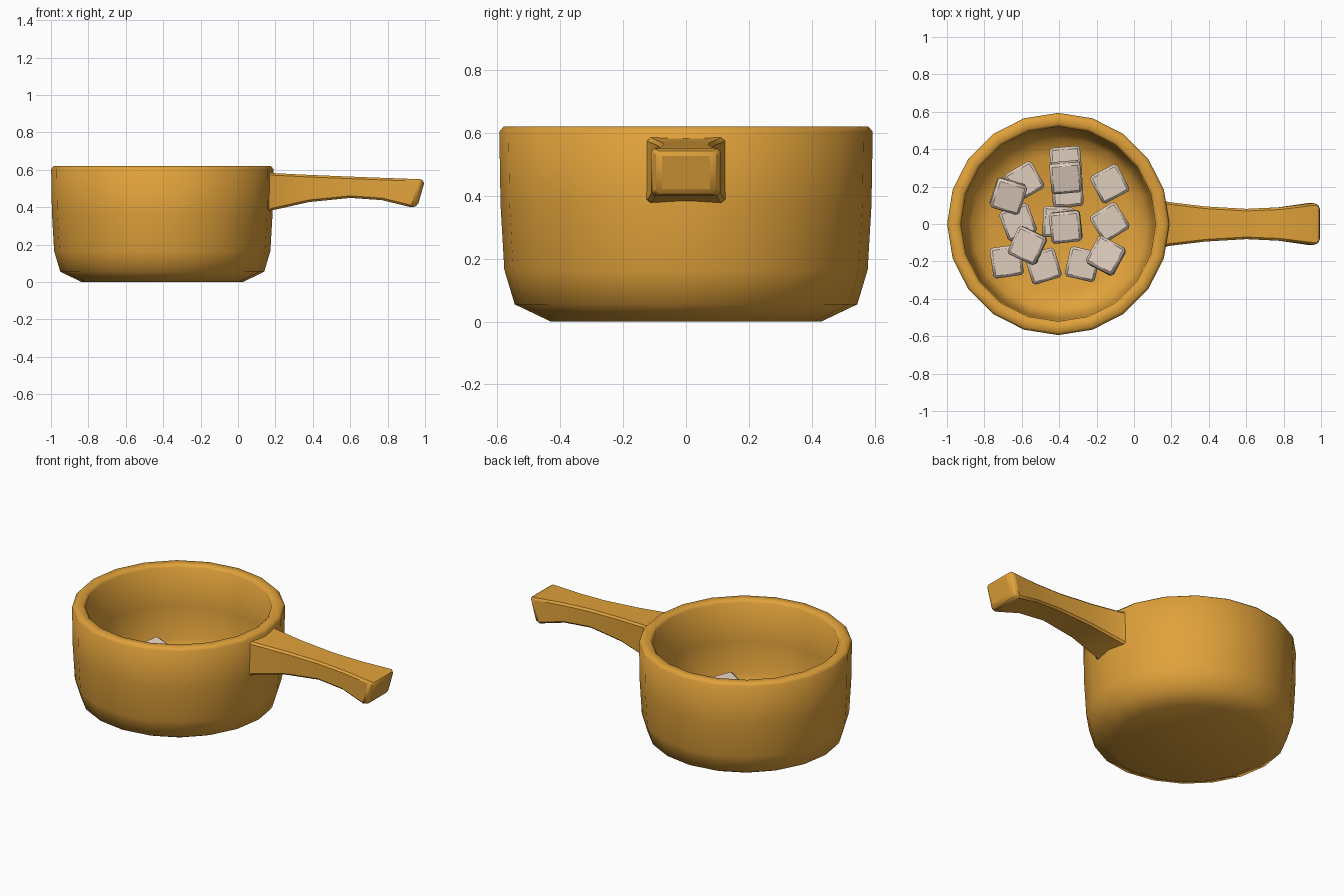
import bpy, bmesh, math
from mathutils import Matrix, Euler, Vector

if "Cube" in bpy.data.objects:
    bpy.data.objects.remove(bpy.data.objects["Cube"])


def material(name, rgb):
    m = bpy.data.materials.new(name)
    m.diffuse_color = (*rgb, 1)
    m.use_nodes = True
    m.node_tree.nodes["Principled BSDF"].inputs["Base Color"].default_value = m.diffuse_color
    return m


ORANGE = material("warm orange enamel", (0.75, 0.36, 0.043))
CREAM = material("pale pinkish cream", (0.74, 0.61, 0.51))


def add_object(name, bm, mat, bevel=0.0, angle=40):
    bmesh.ops.recalc_face_normals(bm, faces=bm.faces)
    mesh = bpy.data.meshes.new(name)
    bm.to_mesh(mesh)
    bm.free()
    mesh.materials.append(mat)
    ob = bpy.data.objects.new(name, mesh)
    bpy.context.collection.objects.link(ob)
    if bevel:
        mod = ob.modifiers.new("soft edges", "BEVEL")
        mod.width = bevel
        mod.segments = 1
        mod.limit_method = "ANGLE"
        mod.angle_limit = math.radians(35)
    bpy.ops.object.select_all(action="DESELECT")
    ob.select_set(True)
    bpy.context.view_layer.objects.active = ob
    bpy.ops.object.shade_smooth_by_angle(angle=math.radians(angle))
    return ob


def skin(bm, rings, caps=True):
    """Join closed rings of points with quads, and close both ends."""
    loops = [[bm.verts.new(p) for p in r] for r in rings]
    n = len(loops[0])
    for a, b in zip(loops, loops[1:]):
        for i in range(n):
            j = (i + 1) % n
            bm.faces.new((a[i], a[j], b[j], b[i]))
    if caps:
        bm.faces.new(loops[0])
        bm.faces.new(loops[-1])


# Pot: lathed outside, rim and inside, 20 sides
CX, SIDES = -0.405, 20
profile = [(0.43, 0), (0.545, 0.055), (0.578, 0.165), (0.59, 0.37), (0.594, 0.605),
           (0.58, 0.62), (0.535, 0.62), (0.52, 0.605), (0.515, 0.37), (0.50, 0.18),
           (0.465, 0.10), (0.37, 0.065)]
bm = bmesh.new()
skin(bm, [[(CX + r * math.cos(2 * math.pi * i / SIDES),
            r * math.sin(2 * math.pi * i / SIDES), z) for i in range(SIDES)]
          for r, z in profile])
add_object("pot", bm, ORANGE, angle=48)

# Handle: rectangular sections (x top, x bottom, half width, z top, z bottom)
stations = [(0.135, 0.135, 0.14, 0.60, 0.365), (0.18, 0.18, 0.118, 0.583, 0.383),
            (0.38, 0.38, 0.094, 0.573, 0.428), (0.60, 0.60, 0.081, 0.564, 0.45),
            (0.78, 0.77, 0.089, 0.557, 0.438), (0.975, 0.935, 0.113, 0.55, 0.398),
            (0.998, 0.962, 0.088, 0.538, 0.412)]
bm = bmesh.new()
skin(bm, [[(xt, -w, zt), (xt, w, zt), (xb, w, zb), (xb, -w, zb)]
          for xt, xb, w, zt, zb in stations])
add_object("handle", bm, ORANGE, bevel=0.011)

# Food pieces: (x, y, turn) for the bottom layer, plus tilts for the upper layer
lower = [(-0.585, 0.23, 30), (-0.62, 0.01, 20), (-0.68, -0.20, 8), (-0.485, -0.225, 17),
         (-0.275, -0.215, -13), (-0.13, 0.215, 28), (-0.13, 0.01, 32),
         (-0.365, 0.33, 5), (-0.355, 0.175, 3), (-0.405, 0.01, -3)]
upper = [(-0.365, 0.25, 5, 12, 0), (-0.365, -0.015, 6, 4, -4), (-0.57, -0.115, -25, 3, -5),
         (-0.15, -0.17, -28, -4, -6), (-0.672, 0.15, -17, 8, 6)]


def piece(name, x, y, z, turn, tilt_x=0, tilt_y=0):
    bm = bmesh.new()
    bmesh.ops.create_cube(bm, size=1)
    bmesh.ops.scale(bm, vec=Vector((0.165, 0.165, 0.08)), verts=bm.verts)
    rot = Euler([math.radians(a) for a in (tilt_x, tilt_y, turn)]).to_matrix().to_4x4()
    bmesh.ops.transform(bm, matrix=Matrix.Translation((x, y, z)) @ rot, verts=bm.verts)
    add_object(name, bm, CREAM, bevel=0.014, angle=30)


for i, (x, y, turn) in enumerate(lower):
    piece(f"food_piece_lower_{i + 1}", x, y, 0.108, turn)
for i, (x, y, turn, tx, ty) in enumerate(upper):
    piece(f"food_piece_upper_{i + 1}", x, y, 0.195, turn, tx, ty)
